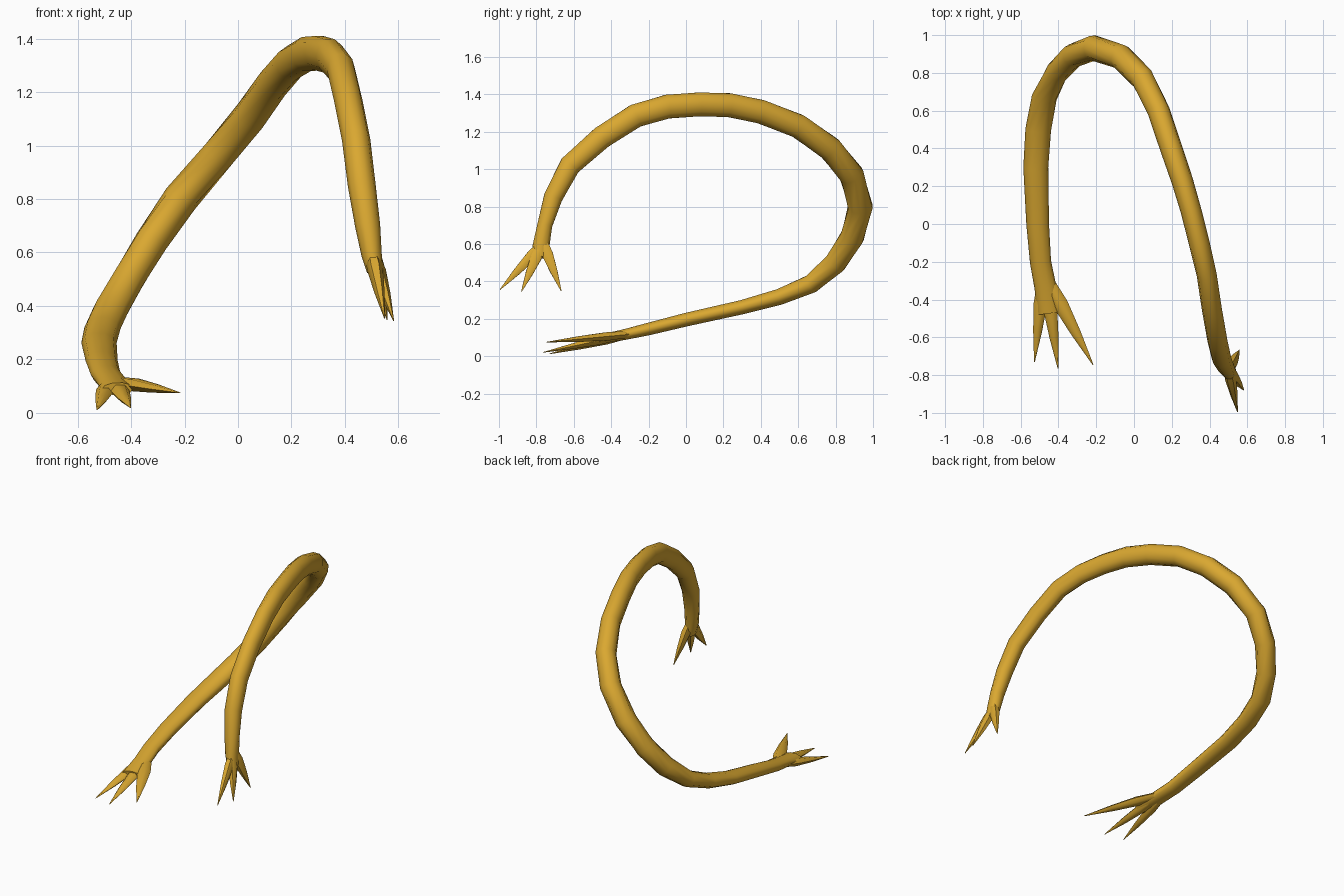
import bpy, bmesh, math
from mathutils import Vector

cube = bpy.data.objects.get("Cube")
if cube:
    bpy.data.objects.remove(cube, do_unlink=True)

gold = bpy.data.materials.new("golden_yellow")
gold.use_nodes = True
GOLD = (0.70, 0.39, 0.03, 1)
gold.diffuse_color = GOLD
gold.node_tree.nodes["Principled BSDF"].inputs["Base Color"].default_value = GOLD


def tube(name, stations, sides):
    """Loft elliptical rings: each station is x, y, z, half width, half depth."""
    bm = bmesh.new()
    centres = [Vector(s[:3]) for s in stations]
    rings = []
    for i, s in enumerate(stations):
        tangent = (centres[min(i + 1, len(centres) - 1)] - centres[max(i - 1, 0)]).normalized()
        side = Vector((1, 0, 0))
        side = (side - tangent * side.dot(tangent)).normalized()
        up = tangent.cross(side)
        rings.append([bm.verts.new(centres[i] + side * s[3] * math.cos(a) + up * s[4] * math.sin(a))
                      for a in (2 * math.pi * k / sides for k in range(sides))])
    for a, b in zip(rings, rings[1:]):
        for k in range(sides):
            n = (k + 1) % sides
            bm.faces.new((a[k], a[n], b[n], b[k]))
    bm.faces.new(rings[0])
    bm.faces.new(rings[-1])
    bmesh.ops.recalc_face_normals(bm, faces=bm.faces)
    mesh = bpy.data.meshes.new(name)
    bm.to_mesh(mesh)
    bm.free()
    mesh.materials.append(gold)
    obj = bpy.data.objects.new(name, mesh)
    bpy.context.collection.objects.link(obj)
    bpy.ops.object.select_all(action="DESELECT")
    obj.select_set(True)
    bpy.context.view_layer.objects.active = obj
    bpy.ops.object.shade_smooth_by_angle(angle=math.radians(60))


# Long arching limb, from the low foot round to the high foot
lower = [
    (-.45, -.47, .09, .06, .024), (-.47, -.33, .115, .058, .03),
    (-.495, -.2, .145, .056, .035), (-.51, 0, .195, .06, .038),
    (-.52, .3, .262, .066, .04), (-.507, .5, .317, .068, .045),
    (-.475, .67, .387, .067, .052),
]
bend = [
    (-.41, .80, .50, .062, .062), (-.325, .89, .64, .063, .066),
    (-.215, .932, .80, .066, .068), (-.07, .885, .97, .065, .068),
    (.045, .77, 1.11, .063, .068), (.13, .60, 1.23, .06, .067),
]
upper = [
    (.197, .4, 1.307, .059, .067), (.255, .23, 1.342, .057, .067),
    (.302, .07, 1.346, .055, .067), (.345, -.1, 1.334, .055, .067),
    (.385, -.27, 1.285, .053, .066), (.412, -.45, 1.17, .053, .064),
    (.442, -.62, 1.02, .053, .06), (.463, -.71, .85, .052, .053),
    (.485, -.755, .70, .047, .042), (.50, -.775, .59, .038, .047),
    (.512, -.782, .53, .03, .045),
]
tube("arched_limb", lower + bend + upper, 10)


# Tapered claws spreading from both ends
def claw(name, root, tip, width, depth):
    root, tip = Vector(root), Vector(tip)
    stations = []
    for t, scale in ((0, .8), (.25, 1), (.6, .66), (1, .06)):
        stations.append((*root.lerp(tip, t), width * scale, depth * scale))
    tube(name, stations, 6)


low_claws = {
    "outer": ((-.485, -.32, .11), (-.527, -.73, .012), .036, .026),
    "middle": ((-.455, -.36, .105), (-.402, -.765, .02), .036, .026),
    "inner": ((-.445, -.32, .115), (-.217, -.745, .075), .04, .026),
}
high_claws = {
    "front": ((.50, -.765, .60), (.548, -.995, .355), .03, .034),
    "middle": ((.505, -.775, .59), (.582, -.88, .345), .03, .034),
    "back": ((.505, -.765, .61), (.558, -.667, .348), .03, .034),
}
for prefix, claws in (("low", low_claws), ("high", high_claws)):
    for label, data in claws.items():
        claw(f"{prefix}_{label}_claw", *data)
